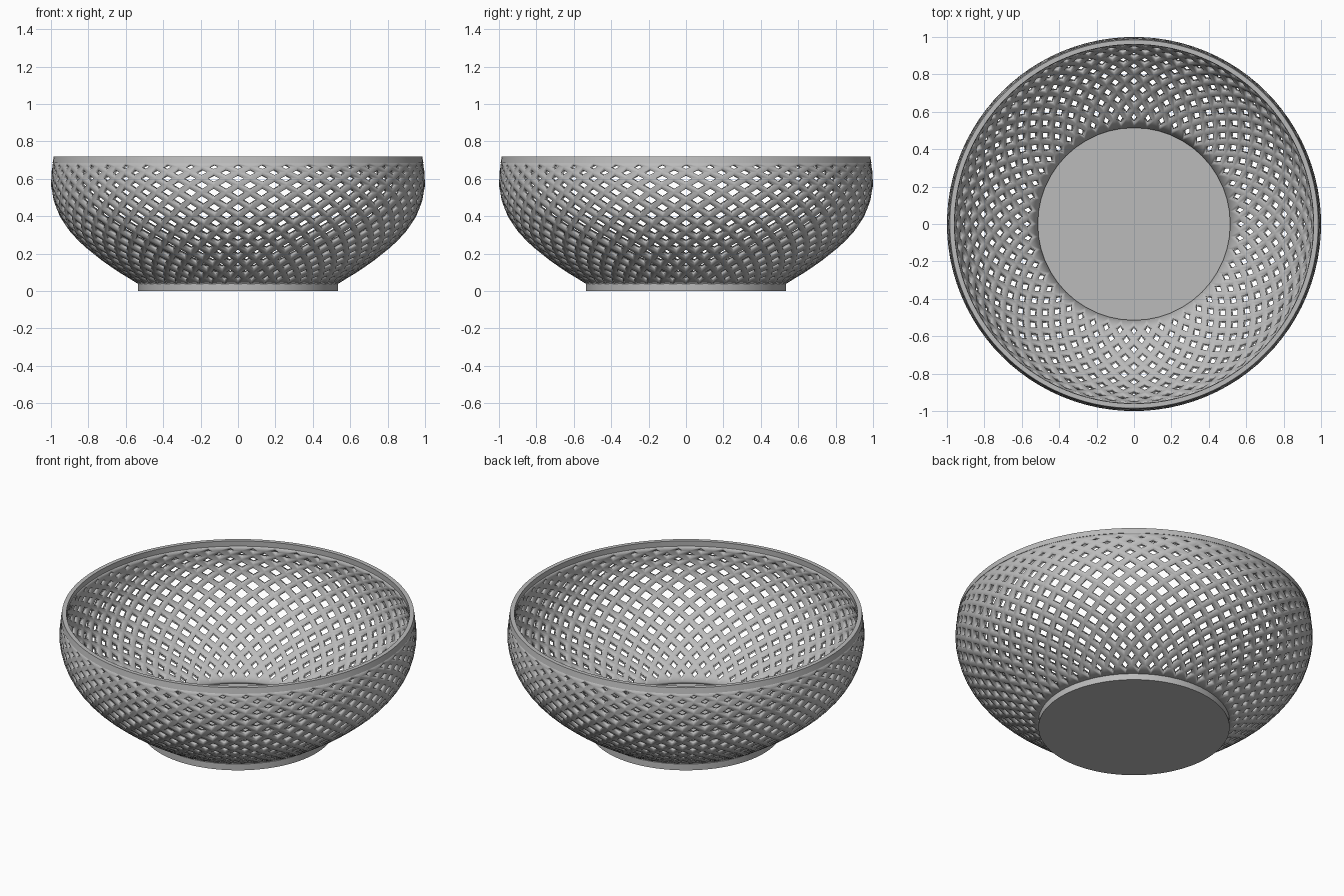
import bpy
import bmesh
import math

cube = bpy.data.objects.get("Cube")
if cube:
    bpy.data.objects.remove(cube, do_unlink=True)

STRANDS = 48      # spiral strands in each direction
ROWS = 18         # half-diamond rows from foot to rim
WALL = 0.03
STRAND_WIDTH = 0.032

grey = bpy.data.materials.new("warm_grey")
grey.use_nodes = True
grey.diffuse_color = (0.5, 0.5, 0.5, 1)
grey.node_tree.nodes["Principled BSDF"].inputs["Base Color"].default_value = (0.5, 0.5, 0.5, 1)


def finish(name, bm):
    mesh = bpy.data.meshes.new(name)
    bm.to_mesh(mesh)
    bm.free()
    mesh.materials.append(grey)
    obj = bpy.data.objects.new(name, mesh)
    bpy.context.collection.objects.link(obj)
    bpy.ops.object.select_all(action='DESELECT')
    obj.select_set(True)
    bpy.context.view_layer.objects.active = obj
    bpy.ops.object.shade_smooth_by_angle(angle=math.radians(30))
    return obj


def lathe(name, profile, closed=False, steps=144):
    """Spin a (radius, height) profile about z."""
    bm = bmesh.new()
    verts = [bm.verts.new((r, 0, z)) for r, z in profile]
    pairs = list(zip(verts, verts[1:]))
    if closed:
        pairs.append((verts[-1], verts[0]))
    edges = [bm.edges.new(p) for p in pairs]
    bmesh.ops.spin(bm, geom=verts + edges, cent=(0, 0, 0), axis=(0, 0, 1),
                   angle=math.tau, steps=steps)
    bmesh.ops.remove_doubles(bm, verts=bm.verts, dist=0.0001)
    bmesh.ops.recalc_face_normals(bm, faces=bm.faces)
    return finish(name, bm)


def smooth_path(points, samples=30):
    """Catmull-Rom curve through the points."""
    p = [points[0]] + points + [points[-1]]
    out = []
    for a, b, c, d in zip(p, p[1:], p[2:], p[3:]):
        for k in range(samples):
            t = k / samples
            out.append(tuple(
                0.5 * (2 * q + (s - o) * t + (2 * o - 5 * q + 4 * s - u) * t ** 2
                       + (3 * q - o - 3 * s + u) * t ** 3)
                for o, q, s, u in zip(a, b, c, d)))
    return out + [points[-1]]


# Outer wall profile, measured along its length
wall = smooth_path([(0.53, 0.035), (0.71, 0.15), (0.87, 0.285),
                    (0.963, 0.42), (1.0, 0.565), (0.989, 0.69)])
lengths = [0.0]
for a, b in zip(wall, wall[1:]):
    lengths.append(lengths[-1] + math.dist(a, b))


def wall_at(fraction):
    target = fraction * lengths[-1]
    for i in range(1, len(wall)):
        if lengths[i] >= target - 1e-6:
            t = (target - lengths[i - 1]) / (lengths[i] - lengths[i - 1])
            return [p + (q - p) * t for p, q in zip(wall[i - 1], wall[i])]
    return wall[-1]


# Lattice: staggered crossings, diamonds between them, each with a hole
bm = bmesh.new()
grid = []
for j in range(ROWS + 1):
    u = j / ROWS
    r, z = wall_at(min(1.0, 1.25 * u - 0.25 * u ** 3))
    ring = []
    for i in range(STRANDS):
        ang = (i + 0.5 * (j % 2)) * math.tau / STRANDS
        ring.append(bm.verts.new((r * math.cos(ang), r * math.sin(ang), z)))
    grid.append(ring)

diamonds = []
for j in range(ROWS + 1):
    for i in range(STRANDS):
        # neighbours half a step to either side on the adjoining rows
        left = (i - 1 + j % 2) % STRANDS
        right = (left + 1) % STRANDS
        if j <= ROWS - 2:
            diamonds.append(bm.faces.new((grid[j][i], grid[j + 1][right],
                                          grid[j + 2][i], grid[j + 1][left])))
        if j == 1:
            bm.faces.new((grid[0][left], grid[0][right], grid[1][i]))
        if j == ROWS - 1:
            bm.faces.new((grid[j][i], grid[ROWS][right], grid[ROWS][left]))
bm.normal_update()
bmesh.ops.inset_individual(bm, faces=diamonds, thickness=STRAND_WIDTH / 2,
                           use_even_offset=True)
bmesh.ops.delete(bm, geom=diamonds, context='FACES')
lattice = finish("lattice_wall", bm)
solid = lattice.modifiers.new("wall_thickness", 'SOLIDIFY')
solid.thickness = WALL
solid.offset = -1

# Plain band round the rim
lathe("rim_band", [(0.991, 0.685), (0.985, 0.72), (0.96, 0.72), (0.962, 0.685)], closed=True)

# Solid round foot, whose top is the floor of the bowl
lathe("foot", [(0, 0), (0.535, 0), (0.535, 0.042), (0, 0.042)])
